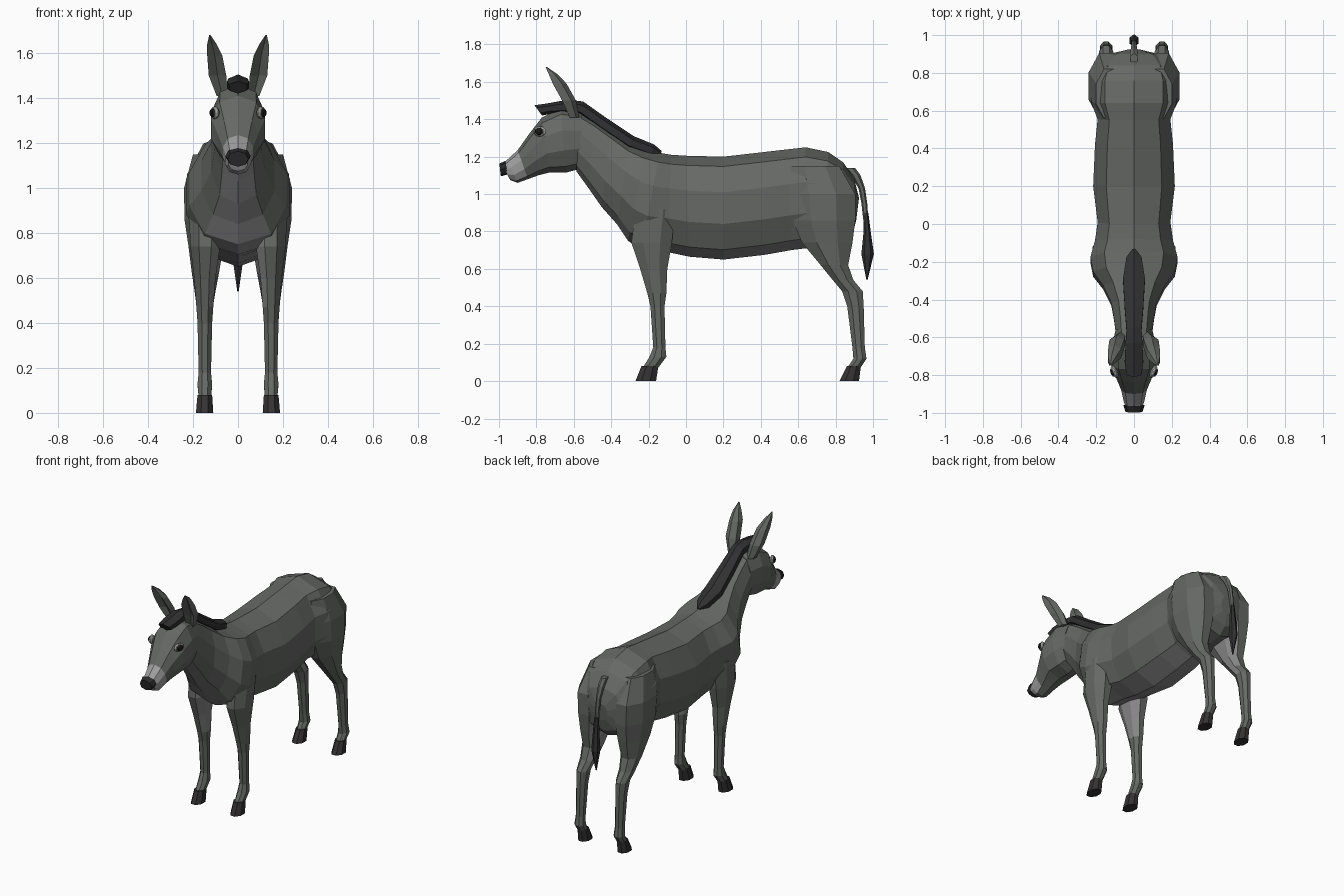
import bpy, bmesh, math
from mathutils import Matrix, Vector

cube = bpy.data.objects.get("Cube")
if cube:
    bpy.data.objects.remove(cube)


def material(name, r, g, b):
    m = bpy.data.materials.new(name)
    m.use_nodes = True
    m.diffuse_color = (r, g, b, 1)
    m.node_tree.nodes["Principled BSDF"].inputs["Base Color"].default_value = (r, g, b, 1)
    return m


COAT = material("grey coat", .13, .14, .13)
PALE = material("pale underside", .24, .235, .24)
MUZZLE = material("light muzzle", .34, .335, .34)
MANE = material("dark hair", .03, .03, .032)
HOOF = material("hoof", .035, .032, .032)
NOSE = material("nose", .022, .022, .022)
EYE = material("eye", .01, .009, .008)


def spow(v, e):
    return math.copysign(abs(v) ** e, v)


def slab(ty, tz, by, bz, w, n=10):
    """Ring standing between a top and a bottom point, half-width w."""
    top, bot = Vector((0, ty, tz)), Vector((0, by, bz))
    pts = []
    for i in range(n):
        a = math.tau * i / n
        p = bot.lerp(top, (1 - math.cos(a)) / 2)
        p.x = w * spow(math.sin(a), .8)
        pts.append(p)
    return pts


def flat(z, y0, y1, x0, x1, n=8):
    """Level ring filling the given y and x ranges."""
    pts = []
    for i in range(n):
        a = math.tau * (i + .5) / n
        c, s = math.cos(a) / math.cos(math.pi / n), math.sin(a) / math.cos(math.pi / n)
        pts.append(Vector(((x0 + x1) / 2 + c * (x1 - x0) / 2,
                           (y0 + y1) / 2 + s * (y1 - y0) / 2, z)))
    return pts


def finish(name, bm, mats, rule=None, side=1):
    bmesh.ops.recalc_face_normals(bm, faces=bm.faces)
    if rule:
        for f in bm.faces:
            f.material_index = rule(f)
    if side < 0:
        bmesh.ops.scale(bm, vec=(-1, 1, 1), verts=bm.verts)
        bmesh.ops.reverse_faces(bm, faces=bm.faces)
    me = bpy.data.meshes.new(name)
    bm.to_mesh(me)
    bm.free()
    for m in mats:
        me.materials.append(m)
    ob = bpy.data.objects.new(name, me)
    bpy.context.scene.collection.objects.link(ob)
    return ob


def loft(name, rings, mats, rule=None, side=1):
    bm = bmesh.new()
    rows = [[bm.verts.new(p) for p in r] for r in rings]
    n = len(rows[0])
    for a, b in zip(rows, rows[1:]):
        for i in range(n):
            j = (i + 1) % n
            bm.faces.new((a[i], a[j], b[j], b[i]))
    bm.faces.new(rows[0])
    bm.faces.new(rows[-1])
    return finish(name, bm, mats, rule, side)


# Torso and neck in one loft, rump to throat
torso = [(.925, .98, .91, .86, .05), (.90, 1.08, .89, .78, .15), (.84, 1.17, .84, .73, .21),
         (.76, 1.225, .74, .72, .235), (.64, 1.25, .64, .71, .235), (.55, 1.24, .56, .70, .20),
         (.42, 1.225, .42, .675, .215), (.2, 1.2, .2, .65, .225), (0, 1.205, .02, .665, .20),
         (-.08, 1.21, -.1, .69, .215), (-.14, 1.22, -.24, .705, .24), (-.22, 1.24, -.31, .75, .225),
         (-.3, 1.27, -.37, .84, .17), (-.4, 1.34, -.45, .93, .125), (-.49, 1.4, -.52, 1.03, .11),
         (-.58, 1.45, -.585, 1.12, .10)]


def underside(f):
    # The two lowest strips of the belly, chest and throat touch the centre line
    c = f.calc_center_median()
    low = min(abs(v.co.x) for v in f.verts) < .001 and f.normal.z < -.1
    return 1 if low and c.y < .62 else 0


loft("body", [slab(*r) for r in torso], [COAT, PALE], underside)

# Head, poll to lips
head = [(-.56, 1.44, -.55, 1.14, .10), (-.67, 1.46, -.64, 1.115, .122), (-.77, 1.41, -.73, 1.115, .125),
        (-.84, 1.32, -.79, 1.10, .095), (-.9, 1.235, -.845, 1.08, .07), (-.96, 1.18, -.90, 1.06, .057),
        (-.985, 1.16, -.94, 1.075, .045)]
loft("head", [slab(*r) for r in head], [COAT, MUZZLE],
     lambda f: 1 if f.calc_center_median().y < -.885 else 0)
loft("nose", [slab(-.965, 1.178, -.955, 1.105, .056, 8), slab(-.998, 1.163, -.99, 1.095, .045, 8)], [NOSE])

# Mane with the forelock jutting forward
mane = [(-.81, 1.475, -.77, 1.42, .045), (-.74, 1.485, -.72, 1.43, .055), (-.63, 1.505, -.63, 1.43, .05),
        (-.55, 1.495, -.57, 1.42, .045), (-.43, 1.41, -.46, 1.34, .055), (-.28, 1.31, -.31, 1.24, .065),
        (-.17, 1.265, -.19, 1.2, .045), (-.13, 1.23, -.14, 1.2, .01)]
loft("mane", [slab(*r, 6) for r in mane], [MANE])

# Tail and its tuft
tail = [(1.14, .85, .9, .018), (1.1, .885, .93, .018), (1.03, .925, .955, .014),
        (.95, .94, .967, .012), (.84, .952, .975, .012)]
loft("tail", [flat(z, a, b, -w, w, 6) for z, a, b, w in tail], [COAT])
tuft = [(.9, .95, .973, .013), (.8, .952, .985, .018), (.68, .942, 1, .023), (.54, .965, .97, .003)]
loft("tail_tuft", [flat(z, a, b, -w, w, 6) for z, a, b, w in tuft], [MANE])

# Legs: height, back and front limits, inner and outer limits
fore = [(.92, -.27, -.06, .07, .22), (.74, -.292, -.075, .08, .212), (.6, -.245, -.1, .1, .195),
        (.47, -.207, -.105, .11, .185), (.4, -.19, -.115, .115, .18), (.18, -.175, -.11, .12, .175),
        (.13, -.195, -.105, .115, .18), (.07, -.232, -.15, .12, .175)]
hind = [(1.15, .56, .82, .06, .20), (1, .555, .905, .05, .24), (.86, .57, .905, .04, .238),
        (.74, .62, .89, .065, .22), (.62, .72, .867, .085, .205), (.54, .785, .895, .1, .193),
        (.48, .835, .945, .11, .185), (.4, .862, .95, .115, .18), (.18, .89, .956, .12, .175),
        (.12, .895, .965, .115, .18), (.07, .862, .932, .12, .175)]
hooves = {"front": [(.08, -.238, -.148, .115, .18), (0, -.27, -.16, .11, .187)],
          "hind": [(.08, .86, .935, .115, .18), (0, .82, .925, .11, .187)]}


def inner_leg(f):
    c = f.calc_center_median()
    return 1 if c.z > .48 and f.normal.x < -.75 else 0


ear = [(1.41, -.635, -.575, .045, .095), (1.5, -.68, -.595, .052, .13), (1.59, -.73, -.645, .07, .137),
       (1.64, -.745, -.69, .095, .137), (1.68, -.753, -.745, .122, .128)]


def ear_ring(z, y0, y1, x0, x1):
    # Front vertex is pulled back to hollow the ear
    pts = flat(z, y0, y1, x0, x1, 6)
    pts[4].y += (y1 - y0) * .6
    return pts


def eye_part(name, x, y, radii, mat, side):
    bm = bmesh.new()
    turn = Matrix.Translation((x, y, 1.335)) @ Matrix.Rotation(math.radians(-24), 4, 'Z')
    bmesh.ops.create_uvsphere(bm, u_segments=8, v_segments=6, radius=1,
                              matrix=turn @ Matrix.Diagonal((*radii, 1)))
    finish(name, bm, [mat], side=side)


for label, side in (("left", 1), ("right", -1)):
    for end, rows in (("front", fore), ("hind", hind)):
        loft(f"{label}_{end}_leg", [flat(*r) for r in rows], [COAT, PALE], inner_leg, side)
        loft(f"{label}_{end}_hoof", [flat(*r) for r in hooves[end]], [HOOF], None, side)
    loft(f"{label}_ear", [ear_ring(*r) for r in ear], [COAT], None, side)
    eye_part(f"{label}_eyelid", .103, -.782, (.016, .037, .028), MUZZLE, side)
    eye_part(f"{label}_eye", .111, -.786, (.014, .025, .02), EYE, side)
